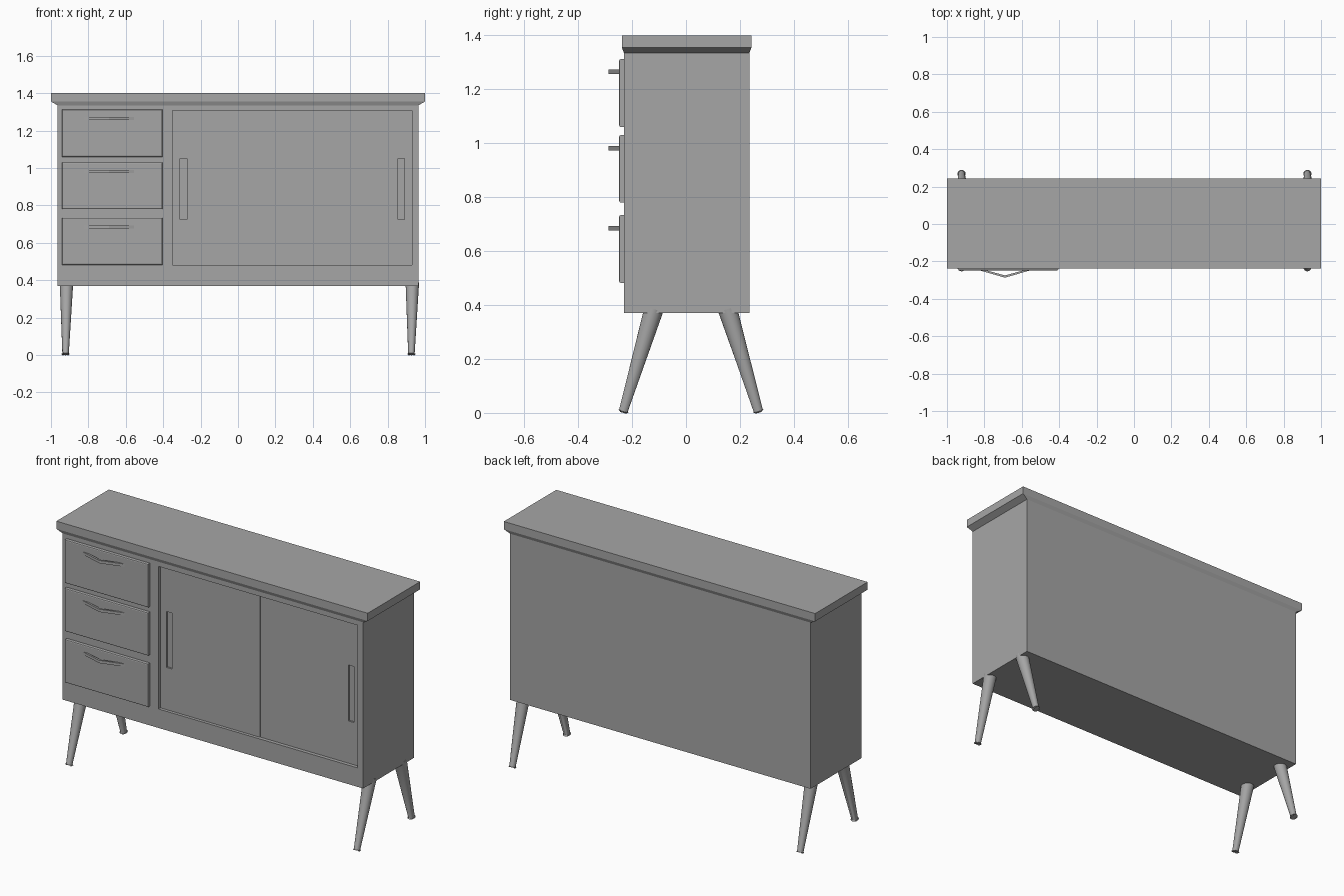
import bpy
import bmesh
from mathutils import Vector

cube = bpy.data.objects.get("Cube")
if cube:
    bpy.data.objects.remove(cube, do_unlink=True)

grey = bpy.data.materials.new("warm_grey")
grey.use_nodes = True
COLOUR = (0.38, 0.38, 0.38, 1)
grey.diffuse_color = COLOUR
for node in grey.node_tree.nodes:
    if node.type == "BSDF_PRINCIPLED":
        node.inputs["Base Color"].default_value = COLOUR


def finish(name, bm, smooth=False):
    bmesh.ops.recalc_face_normals(bm, faces=bm.faces)
    mesh = bpy.data.meshes.new(name)
    bm.to_mesh(mesh)
    bm.free()
    mesh.materials.append(grey)
    obj = bpy.data.objects.new(name, mesh)
    bpy.context.collection.objects.link(obj)
    if smooth:
        bpy.ops.object.select_all(action="DESELECT")
        obj.select_set(True)
        bpy.context.view_layer.objects.active = obj
        bpy.ops.object.shade_smooth_by_angle(angle=0.7)
    return obj


def box(x0, x1, y0, y1, z0, z1):
    bm = bmesh.new()
    bmesh.ops.create_cube(bm, size=1)
    for v in bm.verts:
        v.co = (x1 if v.co.x > 0 else x0,
                y1 if v.co.y > 0 else y0,
                z1 if v.co.z > 0 else z0)
    return bm


def recess(bm, x0, x1, z0, z1, depth):
    """Cut a rectangular pocket into the front face of a box."""
    bm.normal_update()
    front = min(bm.faces, key=lambda f: f.calc_center_median().y)
    bmesh.ops.inset_individual(bm, faces=[front], thickness=0.005)
    c = front.calc_center_median()
    for v in front.verts:
        v.co.x = x0 if v.co.x < c.x else x1
        v.co.z = z0 if v.co.z < c.z else z1
    # Push a copy of the opening inwards, leaving walls behind
    pocket = bmesh.ops.extrude_discrete_faces(bm, faces=[front])["faces"][0]
    for v in pocket.verts:
        v.co.y += depth


def tapered_leg(name, top, foot, r_top, r_foot):
    top, foot = Vector(top), Vector(foot)
    axis = (foot - top).normalized()
    side = Vector((1, 0, 0))
    bm = bmesh.new()
    bmesh.ops.create_cone(bm, cap_ends=True, segments=24, radius1=r_foot,
                          radius2=r_top, depth=(top - foot).length)
    for v in bm.verts:
        local = v.co.copy()
        v.co = ((top + foot) / 2 + side * local.x
                + axis.cross(side) * local.y - axis * local.z)
    # Soften the foot
    rim = [e for e in bm.edges if all((v.co - foot).length < r_foot * 1.2 for v in e.verts)]
    bmesh.ops.bevel(bm, geom=rim, offset=0.005, segments=2, profile=0.5, affect="EDGES")
    finish(name, bm, smooth=True)


# Cabinet body with the sliding door opening
body = box(-0.965, 0.965, -0.23, 0.235, 0.37, 1.34)
recess(body, -0.35, 0.93, 0.48, 1.308, 0.035)
finish("cabinet_body", body)

# Top board with a chamfered underside
bm = bmesh.new()
rings = []
for x, y0, y1, z in ((0.965, -0.23, 0.235, 1.335),
                     (1.0, -0.238, 0.243, 1.355),
                     (1.0, -0.238, 0.243, 1.4)):
    rings.append([bm.verts.new(p) for p in
                  ((-x, y0, z), (x, y0, z), (x, y1, z), (-x, y1, z))])
for low, high in zip(rings, rings[1:]):
    for i in range(4):
        j = (i + 1) % 4
        bm.faces.new((low[i], low[j], high[j], high[i]))
bm.faces.new(rings[0])
bm.faces.new(rings[-1])
finish("top_board", bm)

# Sliding doors with sunken finger pulls
for name, x0, x1, front, pull in (("right_door", -0.35, 0.29, -0.212, -0.292),
                                  ("left_door", 0.29, 0.93, -0.209, 0.873)):
    door = box(x0, x1, front, -0.194, 0.48, 1.308)
    recess(door, pull - 0.018, pull + 0.018, 0.725, 1.05, 0.01)
    finish(name, door)

# Drawer fronts and their pointed pulls
for name, z0, z1, hz in (("top", 1.06, 1.312, 1.265),
                         ("middle", 0.78, 1.03, 0.982),
                         ("bottom", 0.482, 0.733, 0.685)):
    bm = box(-0.94, -0.405, -0.248, -0.225, z0, z1)
    rim = [e for e in bm.edges if all(v.co.y < -0.24 for v in e.verts)]
    bmesh.ops.bevel(bm, geom=rim, offset=0.006, segments=2, profile=0.5, affect="EDGES")
    finish(name + "_drawer_front", bm)

    bm = bmesh.new()
    outline = ((-0.835, -0.245), (-0.69, -0.287), (-0.545, -0.245),
               (-0.58, -0.245), (-0.69, -0.275), (-0.8, -0.245))
    face = bm.faces.new([bm.verts.new((x, y, hz - 0.008)) for x, y in outline])
    lifted = bmesh.ops.extrude_face_region(bm, geom=[face])["geom"]
    for v in lifted:
        if isinstance(v, bmesh.types.BMVert):
            v.co.z += 0.016
    finish(name + "_drawer_pull", bm)

# Splayed tapered legs
for side, x_top, x_foot in (("right", -0.917, -0.922), ("left", 0.932, 0.927)):
    for end, y_top, y_foot in (("front", -0.119, -0.232), ("back", 0.154, 0.268)):
        tapered_leg(f"{end}_{side}_leg", (x_top, y_top, 0.385),
                    (x_foot, y_foot, 0.005), 0.036, 0.017)
